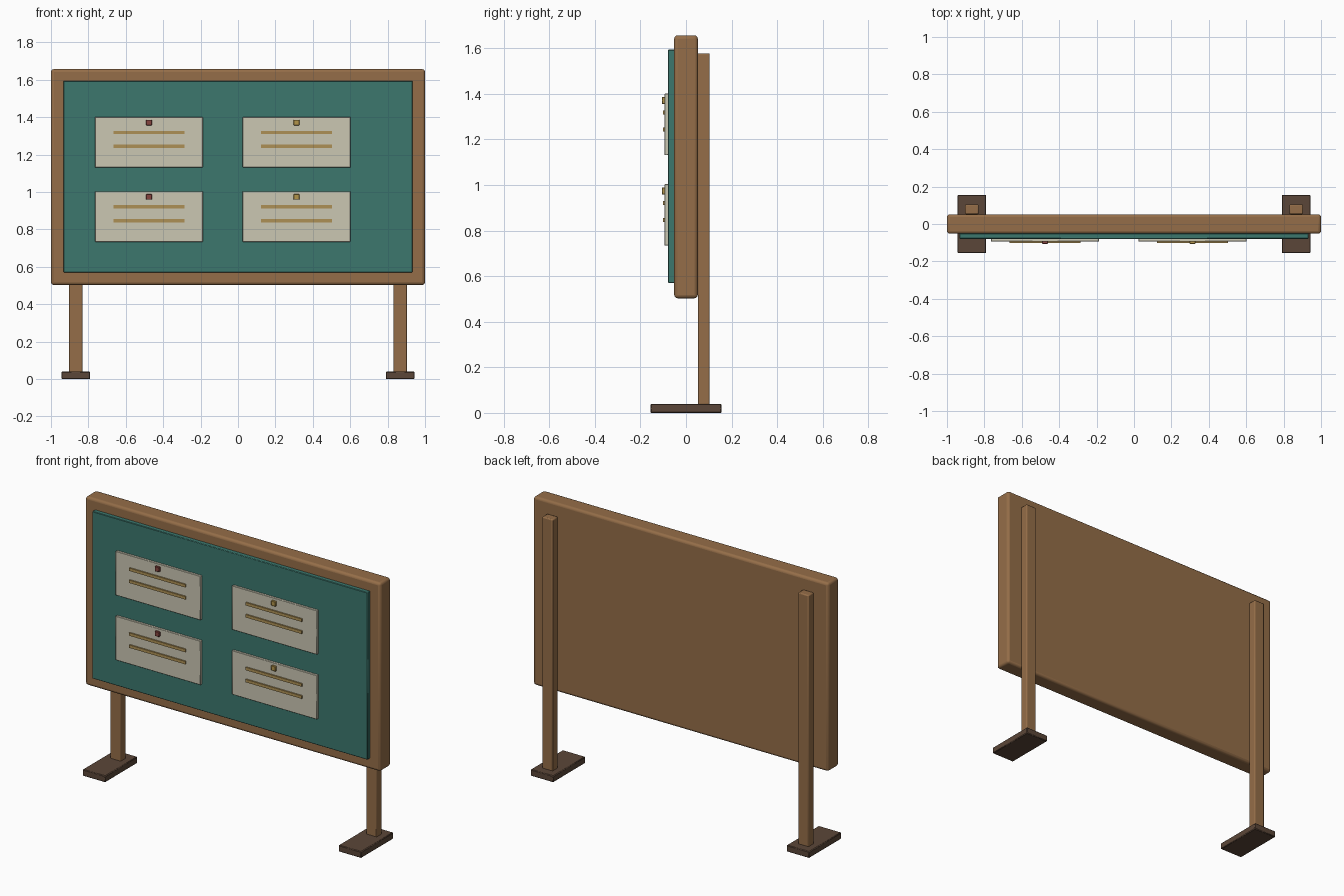
import bpy

if "Cube" in bpy.data.objects:
    bpy.data.objects.remove(bpy.data.objects["Cube"])


def material(name, rgb):
    m = bpy.data.materials.new(name)
    m.diffuse_color = (*rgb, 1)
    m.use_nodes = True
    m.node_tree.nodes["Principled BSDF"].inputs["Base Color"].default_value = m.diffuse_color
    return m


WOOD = material("wood", (0.30, 0.155, 0.065))
DARK = material("dark_wood", (0.105, 0.062, 0.040))
GREEN = material("green_felt", (0.045, 0.185, 0.155))
PAPER = material("paper", (0.60, 0.57, 0.45))
INK = material("ochre_line", (0.42, 0.28, 0.09))
RED = material("red_pin", (0.24, 0.06, 0.05))
GOLD = material("gold_pin", (0.45, 0.30, 0.07))


def box(name, x, y, z, mat, bevel=0.0, segments=1):
    """Box from (min, max) ranges on each axis."""
    bpy.ops.mesh.primitive_cube_add(size=1, location=[sum(r) / 2 for r in (x, y, z)])
    o = bpy.context.object
    o.name = name
    o.scale = [r[1] - r[0] for r in (x, y, z)]
    bpy.ops.object.transform_apply(location=False, rotation=False, scale=True)
    o.data.materials.append(mat)
    if bevel:
        b = o.modifiers.new("bevel", "BEVEL")
        b.width, b.segments = bevel, segments
        bpy.ops.object.shade_smooth_by_angle()
    return o


# Board and its felt face
box("board", (-1, 1), (-0.052, 0.052), (0.503, 1.657), WOOD, 0.015, 3)
box("felt_panel", (-0.933, 0.933), (-0.079, -0.05), (0.57, 1.594), GREEN, 0.003)

# Posts behind the board, standing on feet
for side, s in (("left", -1), ("right", 1)):
    cx = 0.867 * s
    box(side + "_post", (cx - 0.036, cx + 0.036), (0.052, 0.104), (0.035, 1.578), WOOD, 0.006, 2)
    box(side + "_foot", (cx - 0.077, cx + 0.077), (-0.156, 0.156), (0, 0.04), DARK, 0.004)

# Four pinned notices, each with two raised lines
for col, cx in (("left", -0.476), ("right", 0.313)):
    for row, top in (("upper", 1.401), ("lower", 1.004)):
        n = f"{row}_{col}_"
        box(n + "notice", (cx - 0.288, cx + 0.288), (-0.094, -0.078), (top - 0.27, top), PAPER, 0.002)
        for i, dz in enumerate((0.083, 0.157)):
            box(f"{n}line_{i + 1}", (cx - 0.19, cx + 0.19), (-0.102, -0.092),
                (top - dz - 0.009, top - dz + 0.009), INK)
        box(n + "pin", (cx - 0.015, cx + 0.015), (-0.106, -0.092),
            (top - 0.045, top - 0.015), RED if col == "left" else GOLD, 0.002)
